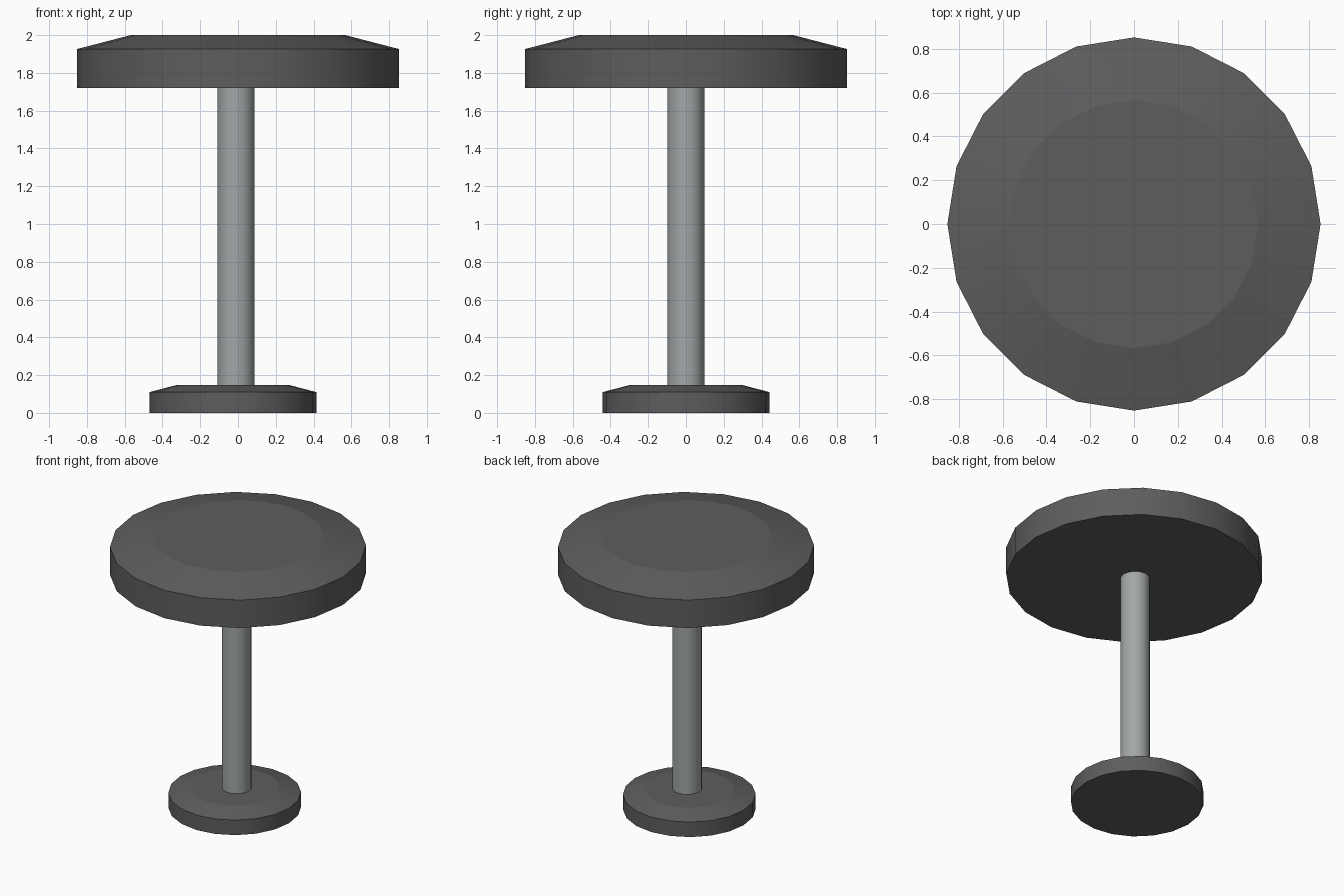
import bpy, bmesh
from math import cos, sin, tau

if "Cube" in bpy.data.objects:
    bpy.data.objects.remove(bpy.data.objects["Cube"])

SIDES = 20


def material(name, rgb):
    mat = bpy.data.materials.new(name)
    mat.diffuse_color = (*rgb, 1)
    mat.use_nodes = True
    mat.node_tree.nodes["Principled BSDF"].inputs["Base Color"].default_value = mat.diffuse_color
    return mat


def turned(name, profile, centre_x, mat):
    """Spin (radius, z) points about a vertical axis, smooth around, crisp at each ring."""
    bm = bmesh.new()
    rings = [[bm.verts.new((r * cos(tau * i / SIDES), r * sin(tau * i / SIDES), z))
              for i in range(SIDES)] for r, z in profile]
    for low, high in zip(rings, rings[1:]):
        for i in range(SIDES):
            j = (i + 1) % SIDES
            bm.faces.new((low[i], low[j], high[j], high[i])).smooth = True
    bm.faces.new(rings[0][::-1])
    bm.faces.new(rings[-1])
    for e in bm.edges:
        a, b = e.verts
        e.smooth = abs(a.co.z - b.co.z) > 1e-5
    mesh = bpy.data.meshes.new(name)
    bm.to_mesh(mesh)
    bm.free()
    mesh.materials.append(mat)
    obj = bpy.data.objects.new(name, mesh)
    obj.location.x = centre_x
    bpy.context.collection.objects.link(obj)
    return obj


dark = material("dark_grey", (0.11, 0.11, 0.113))
metal = material("metal_grey", (0.36, 0.385, 0.385))

# Round seat with a sloped upper edge
turned("seat", [(0.853, 1.721), (0.853, 1.926), (0.568, 2.0)], 0, dark)
# Slim central post
turned("post", [(0.098, 0.146), (0.098, 1.722)], -0.01, metal)
# Foot: smaller version of the seat, slightly off centre
turned("base", [(0.442, 0), (0.442, 0.11), (0.296, 0.148)], -0.027, dark)
